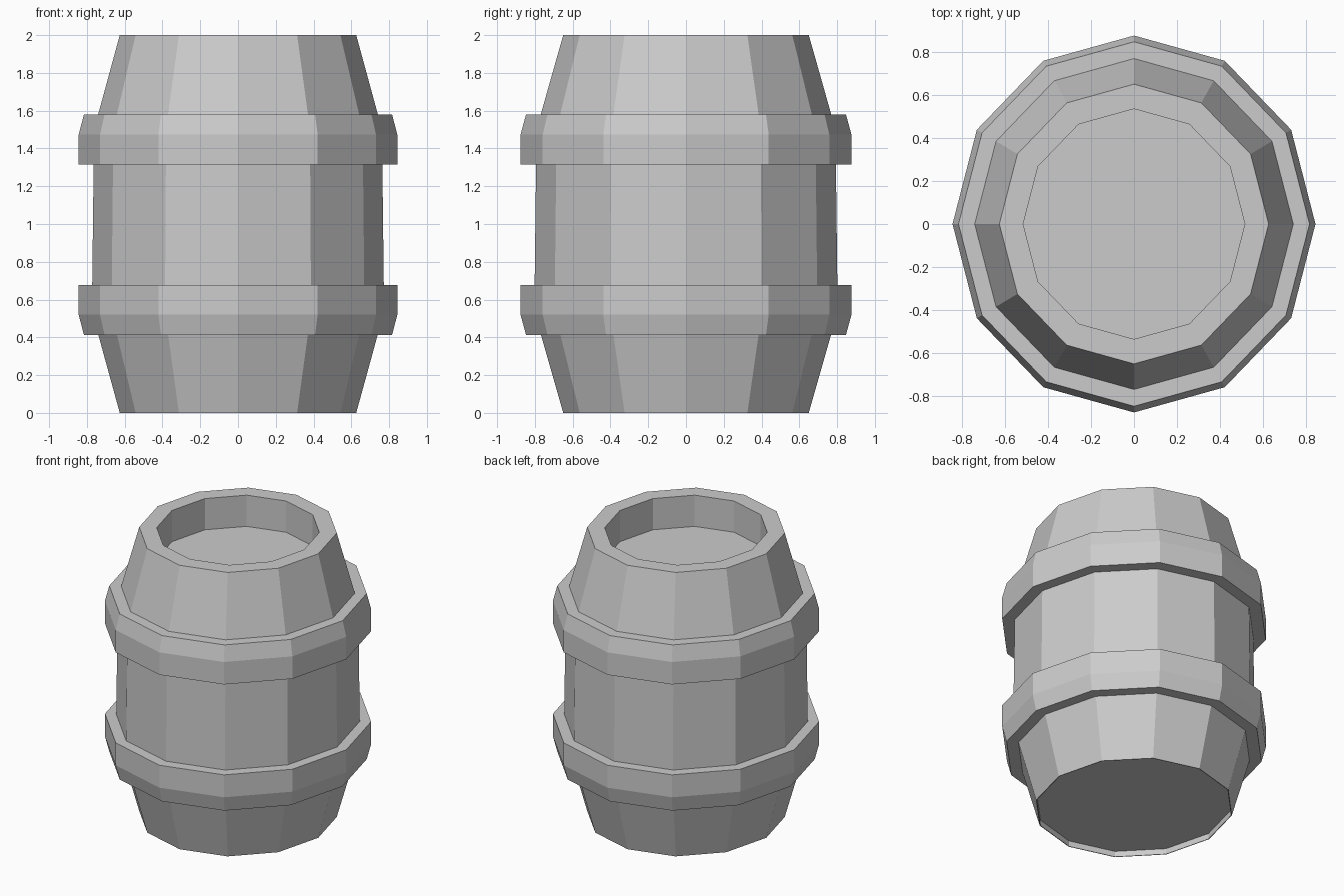
import bpy, bmesh
from math import cos, sin, pi

if "Cube" in bpy.data.objects:
    bpy.data.objects.remove(bpy.data.objects["Cube"])

SIDES = 12
X_SQUASH = 0.963


def lathe(name, profile, cap_start=False, cap_end=False):
    """Spin (radius, z) points, listed bottom to top along the outside, into a 12-sided shell."""
    bm = bmesh.new()
    rings = []
    for r, z in profile:
        rings.append([bm.verts.new((r * X_SQUASH * cos(2 * pi * i / SIDES),
                                    r * sin(2 * pi * i / SIDES), z))
                      for i in range(SIDES)])
    for a, b in zip(rings, rings[1:]):
        for i in range(SIDES):
            j = (i + 1) % SIDES
            bm.faces.new((a[i], a[j], b[j], b[i]))
    if cap_start:
        bm.faces.new(rings[0][::-1])
    if cap_end:
        bm.faces.new(rings[-1])
    mesh = bpy.data.meshes.new(name)
    bm.to_mesh(mesh)
    bm.free()
    obj = bpy.data.objects.new(name, mesh)
    bpy.context.collection.objects.link(obj)
    return obj


# Staved body: shallow recess below, flared sides, thick rim and sunken lid
lathe("barrel_body", [
    (0.645, 0.04), (0.645, 0.0), (0.65, 0.0),
    (0.767, 0.41), (0.803, 0.55), (0.792, 1.45), (0.769, 1.58),
    (0.65, 2.0), (0.535, 2.0), (0.535, 1.78),
], cap_start=True, cap_end=True)

# Two hoops, mirrored so the bevelled edge faces away from the middle
lower = [(0.76, 0.413), (0.847, 0.413), (0.876, 0.52), (0.876, 0.678), (0.79, 0.678)]
upper = [(r, 1.993 - z) for r, z in reversed(lower)]
lathe("lower_hoop", lower)
lathe("upper_hoop", upper)
